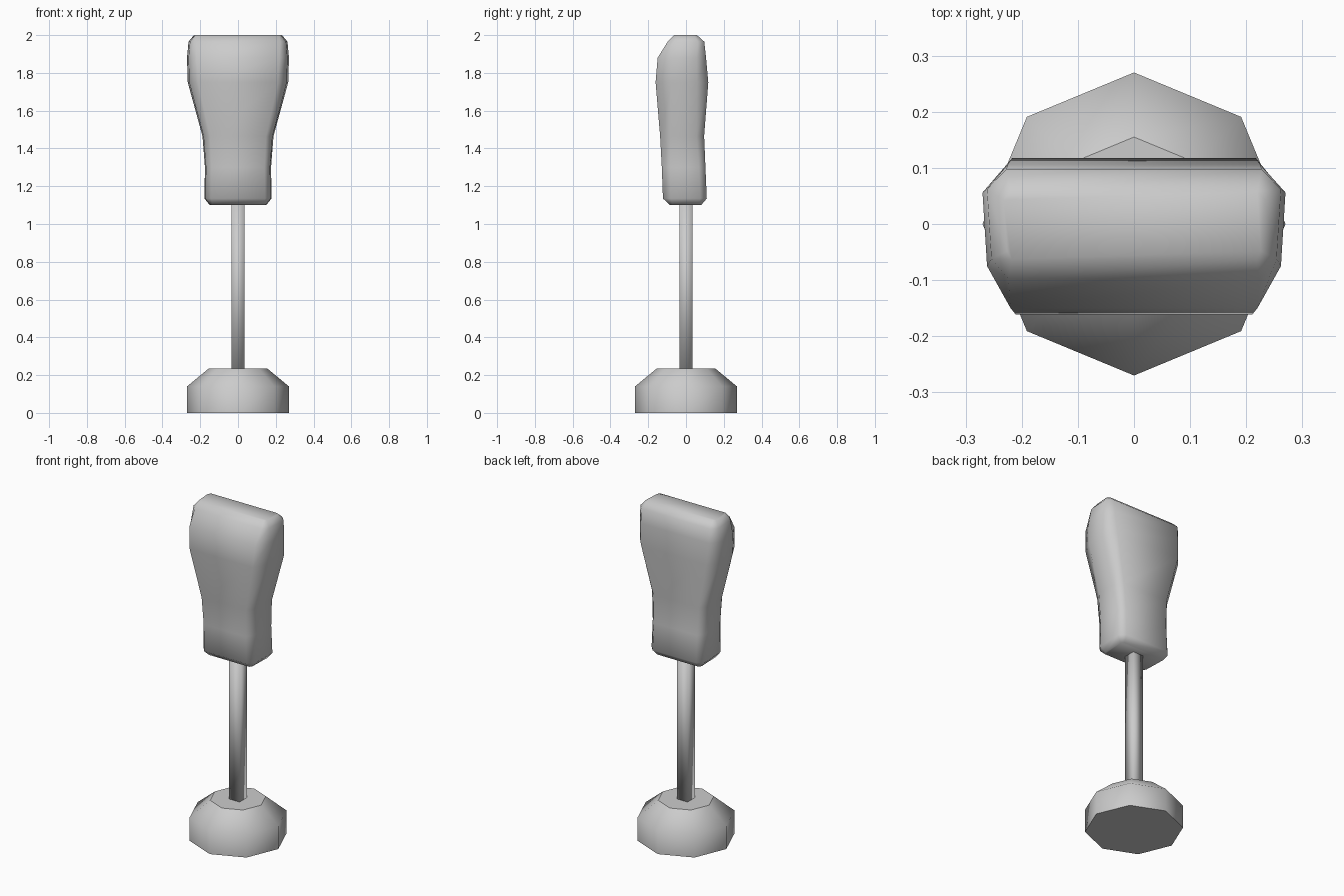
import bpy, bmesh, math

if "Cube" in bpy.data.objects:
    bpy.data.objects.remove(bpy.data.objects["Cube"])


def loft(name, rings, smooth_caps=True):
    """Skin a stack of equal-length rings and cap both ends."""
    bm = bmesh.new()
    loops = [[bm.verts.new(p) for p in r] for r in rings]
    n = len(loops[0])
    for a, b in zip(loops, loops[1:]):
        for i in range(n):
            j = (i + 1) % n
            bm.faces.new((a[i], a[j], b[j], b[i])).smooth = True
    for cap in (loops[0][::-1], loops[-1]):
        f = bm.faces.new(cap)
        f.smooth = smooth_caps
        if not smooth_caps:
            for e in f.edges:
                e.smooth = False
    bmesh.ops.recalc_face_normals(bm, faces=bm.faces[:])
    me = bpy.data.meshes.new(name)
    bm.to_mesh(me)
    bm.free()
    ob = bpy.data.objects.new(name, me)
    bpy.context.collection.objects.link(ob)
    return ob


def polygon(r, z, sides, turn=0.0):
    angles = [turn + 2 * math.pi * i / sides for i in range(sides)]
    return [(r * math.cos(a), r * math.sin(a), z) for a in angles]


def pad_ring(z, hw, front, back, cx, cf, cb):
    """Rectangle with cut corners, mirrored across x = 0."""
    half = [(hw - cx, front), (hw * 0.97, front + cf),
            (hw, back - cb), (hw - cx * 0.9, back)]
    pts = half + [(-x, y) for x, y in reversed(half)]
    return [(x, y, z) for x, y in pts]


# Octagonal base with a sloped shoulder
loft("base", [polygon(0.27, 0, 8), polygon(0.27, 0.14, 8),
              polygon(0.155, 0.235, 8)], smooth_caps=False)

# Square post
loft("post", [polygon(0.0495, z, 4, math.pi / 4) for z in (0.2, 1.13)])

# Punching pad: z, half width, front y, back y, corner cuts
pad = [
    (1.10, 0.15, -0.085, 0.080, 0.015, 0.015, 0.015),
    (1.135, 0.178, -0.122, 0.110, 0.035, 0.04, 0.035),
    (1.30, 0.175, -0.128, 0.103, 0.035, 0.045, 0.035),
    (1.465, 0.188, -0.137, 0.096, 0.04, 0.055, 0.04),
    (1.75, 0.266, -0.161, 0.118, 0.055, 0.085, 0.06),
    (1.88, 0.270, -0.150, 0.106, 0.05, 0.075, 0.05),
    (1.965, 0.262, -0.097, 0.097, 0.038, 0.035, 0.035),
    (2.00, 0.233, -0.063, 0.058, 0.015, 0.015, 0.015),
]
loft("pad", [pad_ring(*row) for row in pad])
